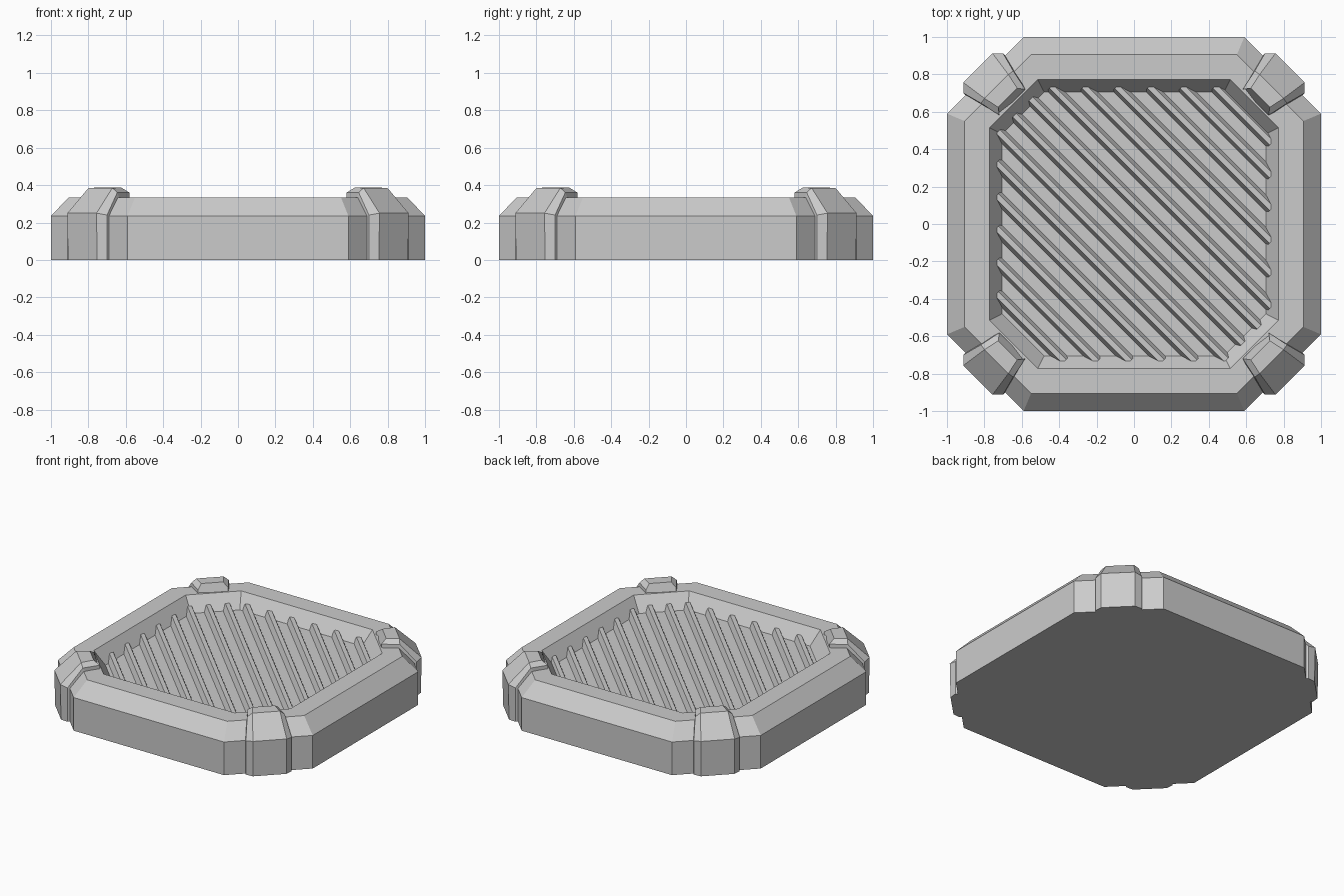
import bpy
from math import radians, sqrt
from mathutils import Matrix, Vector

if "Cube" in bpy.data.objects:
    bpy.data.objects.remove(bpy.data.objects["Cube"])


def make_object(name, verts, faces):
    mesh = bpy.data.meshes.new(name)
    mesh.from_pydata(verts, [], faces)
    mesh.update()
    obj = bpy.data.objects.new(name, mesh)
    bpy.context.collection.objects.link(obj)
    return obj


def loft(name, rings, matrix=Matrix()):
    """Skin a list of equal-length rings and cap both ends."""
    n = len(rings[0])
    verts = [matrix @ Vector(p) for ring in rings for p in ring]
    faces = [tuple(range(n))[::-1],
             tuple(range((len(rings) - 1) * n, len(rings) * n))]
    for k in range(len(rings) - 1):
        for i in range(n):
            j = (i + 1) % n
            faces.append((k * n + i, k * n + j, (k + 1) * n + j, (k + 1) * n + i))
    return make_object(name, verts, faces)


def octagon(a, b, z):
    return [(a, -b, z), (a, b, z), (b, a, z), (-b, a, z),
            (-a, b, z), (-a, -b, z), (-b, -a, z), (b, -a, z)]


# Tray: eight-sided body with chamfered rim and sunken floor
FLOOR = 0.235
loft("tray", [octagon(1.0, 0.59, 0), octagon(1.0, 0.59, 0.235),
              octagon(0.905, 0.55, 0.335), octagon(0.772, 0.515, 0.335),
              octagon(0.705, 0.48, FLOOR)])

# Diagonal floor ribs with a trapezoid section, ends sunk into the sloped wall
along = Vector((1, -1, 0)) / sqrt(2)
across = Vector((1, 1, 0)) / sqrt(2)
section = [(-0.036, -0.01), (0.036, -0.01), (0.014, 0.042), (-0.014, 0.042)]
for k in range(14):
    c = 0.03 + 0.175 * (k - 6.5)
    half = sqrt(2) * min(0.735 - abs(c) / 2, 0.61)
    centre = across * (c / sqrt(2))
    rings = [[centre + along * s + across * u + Vector((0, 0, FLOOR + h))
              for u, h in section] for s in (half, -half)]
    loft(f"floor_rib_{k + 1}", rings)

# Corner clips: bevelled bands wrapping up the wall and over the rim
# each station: sunk (r, z), edge (r, z, half width), crown (r, z, half width)
stations = [
    ((1.08, 0.00), (1.140, 0.00, 0.150), (1.175, 0.00, 0.110)),
    ((1.08, 0.20), (1.140, 0.24, 0.150), (1.180, 0.25, 0.110)),
    ((1.00, 0.30), (1.035, 0.36, 0.122), (1.040, 0.385, 0.090)),
    ((0.92, 0.31), (0.920, 0.36, 0.098), (0.955, 0.387, 0.072)),
]
clip_rings = []
for (rs, zs), (re, ze, te), (rc, zc, tc) in stations:
    clip_rings.append([(rs, -te, zs), (re, -te, ze), (rc, -tc, zc),
                       (rc, tc, zc), (re, te, ze), (rs, te, zs)])
for i in range(4):
    loft(f"corner_clip_{i + 1}", clip_rings,
         Matrix.Rotation(radians(45 + 90 * i), 4, 'Z'))
